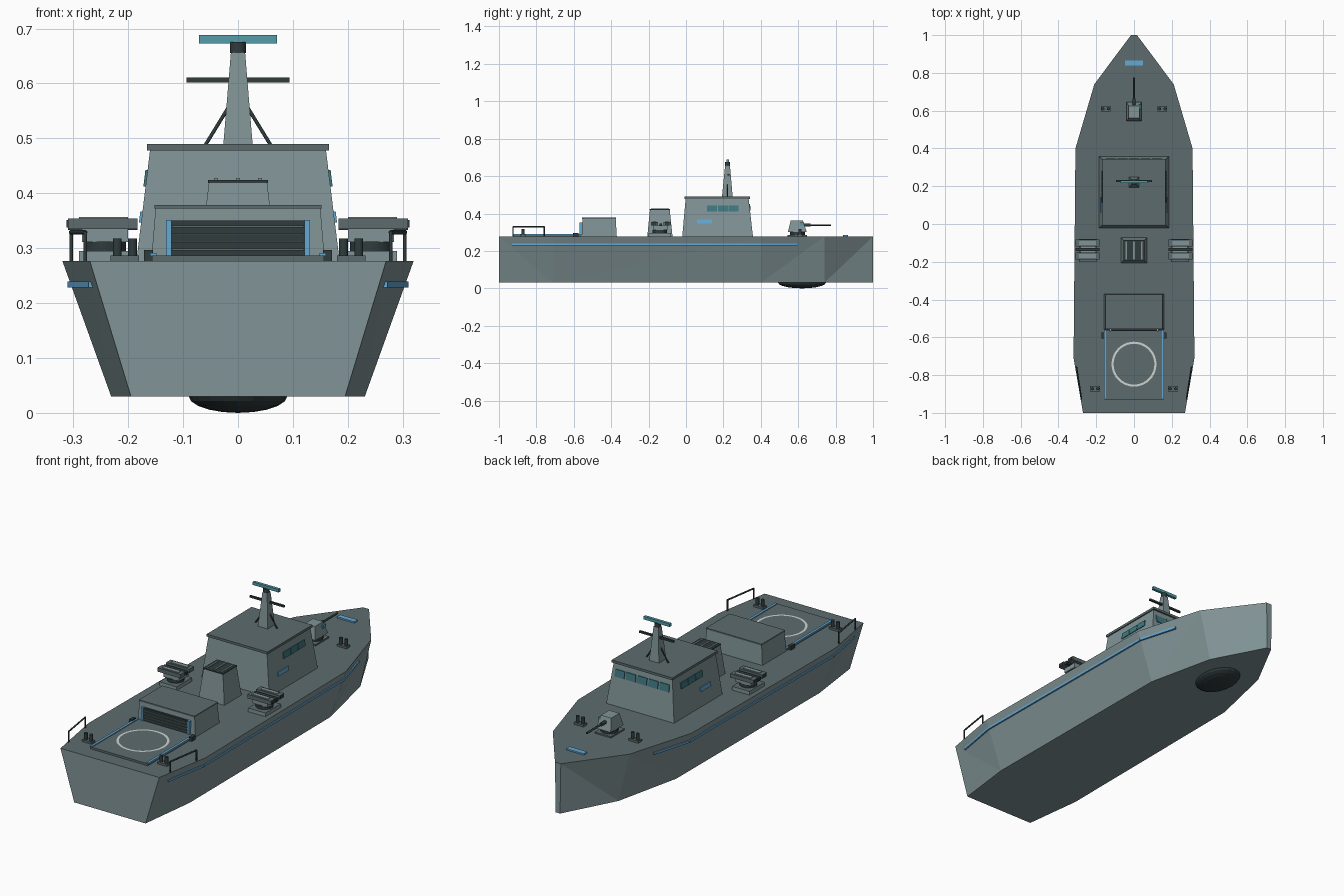
import bpy, bmesh, math
from mathutils import Vector

if "Cube" in bpy.data.objects:
    bpy.data.objects.remove(bpy.data.objects["Cube"])


def mat(name, r, g, b):
    m = bpy.data.materials.new(name)
    m.diffuse_color = (r, g, b, 1)
    m.use_nodes = True
    m.node_tree.nodes["Principled BSDF"].inputs["Base Color"].default_value = m.diffuse_color
    return m


GREY = mat("hull grey", .22, .295, .305)
DECK = mat("deck grey", .108, .148, .153)
DARK = mat("dark metal", .03, .045, .046)
GLASS = mat("window glass", .05, .19, .22)
TEAL = mat("radar teal", .09, .34, .40)
BLUE = mat("trim blue", .13, .40, .66)
WHITE = mat("marking white", .62, .66, .63)


def mesh(name, verts, faces, *mats):
    me = bpy.data.meshes.new(name)
    me.from_pydata(verts, [], faces)
    bm = bmesh.new()
    bm.from_mesh(me)
    bmesh.ops.recalc_face_normals(bm, faces=bm.faces)
    bm.to_mesh(me)
    bm.free()
    for m in mats:
        me.materials.append(m)
    ob = bpy.data.objects.new(name, me)
    bpy.context.collection.objects.link(ob)
    return ob


def prism(name, lo, hi, z0, z1, *mats):
    """Block between two rectangles (x0, x1, y0, y1) at two heights."""
    v = [(x, y, z) for (a, b, c, d), z in ((lo, z0), (hi, z1))
         for x, y in ((a, c), (b, c), (b, d), (a, d))]
    f = [(0, 1, 2, 3), (4, 5, 6, 7)] + [(i, (i + 1) % 4, (i + 1) % 4 + 4, i + 4) for i in range(4)]
    ob = mesh(name, v, f, *mats)
    if len(mats) > 1:  # second colour on upward faces
        for p in ob.data.polygons:
            p.material_index = int(p.normal.z > .9)
    return ob


def box(name, x0, x1, y0, y1, z0, z1, *mats):
    return prism(name, (x0, x1, y0, y1), (x0, x1, y0, y1), z0, z1, *mats)


def rod(name, a, b, r, m, sides=8):
    """Cylinder from a to b; four sides make a square bar."""
    a, b = Vector(a), Vector(b)
    q = (b - a).to_track_quat('Z', 'Y')
    ring = [q @ Vector((r * math.cos(t), r * math.sin(t), 0))
            for t in ((i + .5) * math.tau / sides for i in range(sides))]
    v = [a + p for p in ring] + [b + p for p in ring]
    f = [tuple(range(sides)), tuple(range(sides, 2 * sides))]
    f += [(i, (i + 1) % sides, (i + 1) % sides + sides, i + sides) for i in range(sides)]
    ob = mesh(name, v, f, m)
    if sides > 4:
        for p in ob.data.polygons:
            p.use_smooth = len(p.vertices) == 4
    return ob


# Hull: stations (y, deck half width, keel half width)
Z0, Z1 = .03, .277
stations = [(-1, .27, .195), (-.71, .32, .231), (.4, .31, .226), (.74, .21, .15), (1, .016, .012)]
verts, faces = [], []
for y, top, low in stations:
    verts += [(-low, y, Z0), (low, y, Z0), (top, y, Z1), (-top, y, Z1)]
for i in range(len(stations) - 1):
    a, b = 4 * i, 4 * i + 4
    faces += [(a, a + 1, b + 1, b), (a + 3, a + 2, b + 2, b + 3)]
    for low, top in ((0, 3), (1, 2)):
        if i:
            faces += [(a + low, b + low, b + top), (a + low, b + top, a + top)]
        else:
            faces += [(a + low, b + low, a + top), (b + low, b + top, a + top)]
n = 4 * len(stations) - 4
faces += [(0, 1, 2, 3), (n, n + 1, n + 2, n + 3)]
hull = mesh("hull", verts, faces, GREY, DECK)
for p in hull.data.polygons:
    p.material_index = int(p.normal.z > .9)

# Sonar dome under the bow
bpy.ops.mesh.primitive_uv_sphere_add(segments=20, ring_count=10, location=(0, .62, .031))
dome = bpy.context.object
dome.name = "sonar_dome"
dome.scale = (.09, .128, .031)
dome.data.materials.append(DARK)

# Side rub strips following the hull
strip = [(-.93, .267), (-.71, .305), (.4, .296), (.595, .241)]
for s in (-1, 1):
    for (ya, xa), (yb, xb) in zip(strip, strip[1:]):
        rod("rub_strip", (s * xa, ya, .234), (s * xb, yb, .234), .0075, BLUE, 4)

# Bridge house with roof
BL, BH, BT = (-.185, .185, -.02, .358), (-.16, .16, -.002, .335), .48
prism("bridge_house", BL, BH, Z1, BT, GREY)
box("bridge_roof", -.166, .166, -.008, .343, .478, .49, DECK)


def wall(z, i):
    return BL[i] + (BH[i] - BL[i]) * (z - Z1) / (BT - Z1)


def side_plate(name, s, y0, y1, z0, z1, m):
    lo, hi = [sorted((s * (wall(z, 1) - .003), s * (wall(z, 1) + .004))) + [y0, y1] for z in (z0, z1)]
    prism(name, lo, hi, z0, z1, m)


for s in (-1, 1):
    for k in range(3):
        side_plate("side_window", s, .113 + .057 * k, .167 + .057 * k, .412, .442, GLASS)
    side_plate("side_marking", s, .06, .14, .347, .367, BLUE)
for k in range(5):
    x = -.122 + .061 * k
    lo, hi = [(x - .026, x + .026, wall(z, 3) - .003, wall(z, 3) + .004) for z in (.415, .45)]
    prism("front_window", lo, hi, .415, .45, GLASS)

# Mast, radar and struts
prism("mast", (-.027, .027, .192, .25), (-.013, .013, .209, .235), .485, .656, GREY)
rod("mast_cap", (0, .222, .655), (0, .222, .675), .015, DARK, 12)
box("radar_bar", -.071, .071, .216, .23, .673, .688, TEAL)
box("mast_yard", -.094, .094, .223, .233, .602, .611, DARK)
for s in (-1, 1):
    rod("mast_strut", (s * .063, .222, .482), (s * .014, .222, .562), .0035, DARK)

# Funnel with grille
prism("funnel", (-.07, .07, -.207, -.072), (-.053, .053, -.193, -.087), Z1, .42, GREY)
box("funnel_grille", -.055, .055, -.195, -.085, .419, .424, DARK)
for x in (-.04, 0, .04):
    box("grille_bar", x - .004, x + .004, -.188, -.092, .423, .428, GREY)

# Missile launchers aimed outboard
for s in (-1, 1):
    def sx(a, b):
        return sorted((s * a, s * b))
    box("launcher_base", *sx(.195, .29), -.2, -.08, Z1, .295, GREY, DECK)
    rod("launcher_pedestal", (s * .243, -.14, .295), (s * .243, -.14, .312), .04, DARK, 12)
    box("launcher_cradle", *sx(.2, .284), -.175, -.1, .311, .335, GREY)
    for y in (-.169, -.101):
        box("launcher_tube", *sx(.183, .31), y - .018, y + .018, .335, .354, DECK)
        box("tube_lid", *sx(.2, .29), y - .01, y + .01, .353, .357, GREY)
        box("tube_mouth", *sx(.309, .312), y - .012, y + .012, .338, .351, DARK)
    box("launcher_spine", *sx(.183, .31), -.143, -.127, .333, .348, DARK)

# Hangar with door
prism("hangar", (-.158, .158, -.558, -.37), (-.15, .15, -.553, -.376), Z1, .374, GREY)
box("hangar_roof", -.152, .152, -.557, -.373, .372, .379, DECK)
box("hangar_door", -.121, .121, -.564, -.55, .287, .35, DARK)
for k in range(4):
    z = .296 + .014 * k
    box("door_slat", -.12, .12, -.567, -.562, z, z + .003, DECK)
for s in (-1, 1):
    x = s * .126
    box("door_post", x - .005, x + .005, -.569, -.55, .287, .351, BLUE)

# Landing pad with ring marking and edge strips
box("landing_pad", -.157, .157, -.928, -.56, Z1, .287, DECK)
N, verts = 40, []
for r in (.108, .119):
    verts += [(r * math.cos(i * math.tau / N), -.742 + r * math.sin(i * math.tau / N), .2885) for i in range(N)]
mesh("pad_ring", verts, [(i, i + N, (i + 1) % N + N, (i + 1) % N) for i in range(N)], WHITE)
for s in (-1, 1):
    x = s * .154
    box("pad_edge_strip", x - .006, x + .006, -.925, -.562, .286, .291, BLUE)
    box("pad_lamp", s * .163 - .008, s * .163 + .008, -.605, -.575, Z1, .297, DARK)

# Bollard pairs, fore and aft
for cx, cy in ((.206, -.872), (.15, .61)):
    for s in (-1, 1):
        x = s * cx
        box("bollard_base", x - .026, x + .026, cy - .014, cy + .014, Z1, .287, DECK)
        for d in (-.014, .014):
            rod("bollard", (x + d, cy, .285), (x + d, cy, .318), .0085, DARK, 10)

# Stern railings
for s in (-1, 1):
    a, b = (s * .278, -.925), (s * .304, -.758)
    for p in (a, b):
        rod("rail_post", (*p, Z1), (*p, .33), .0035, DARK)
    rod("rail_top", (*a, .329), (*b, .329), .004, DARK)

# Deck gun
box("gun_base", -.044, .044, .543, .648, Z1, .284, DECK)
rod("gun_ring", (0, .597, .283), (0, .597, .303), .04, DARK, 14)
prism("gun_turret", (-.04, .04, .545, .645), (-.028, .028, .56, .625), .302, .362, GREY)
rod("gun_sleeve", (0, .62, .338), (0, .665, .338), .009, DARK)
rod("gun_barrel", (0, .65, .338), (0, .775, .338), .005, DARK)
box("gun_sight", .026, .038, .61, .632, .335, .352, TEAL)

# Bow marking plate
box("bow_plate", -.048, .048, .84, .866, Z1, .284, BLUE)
